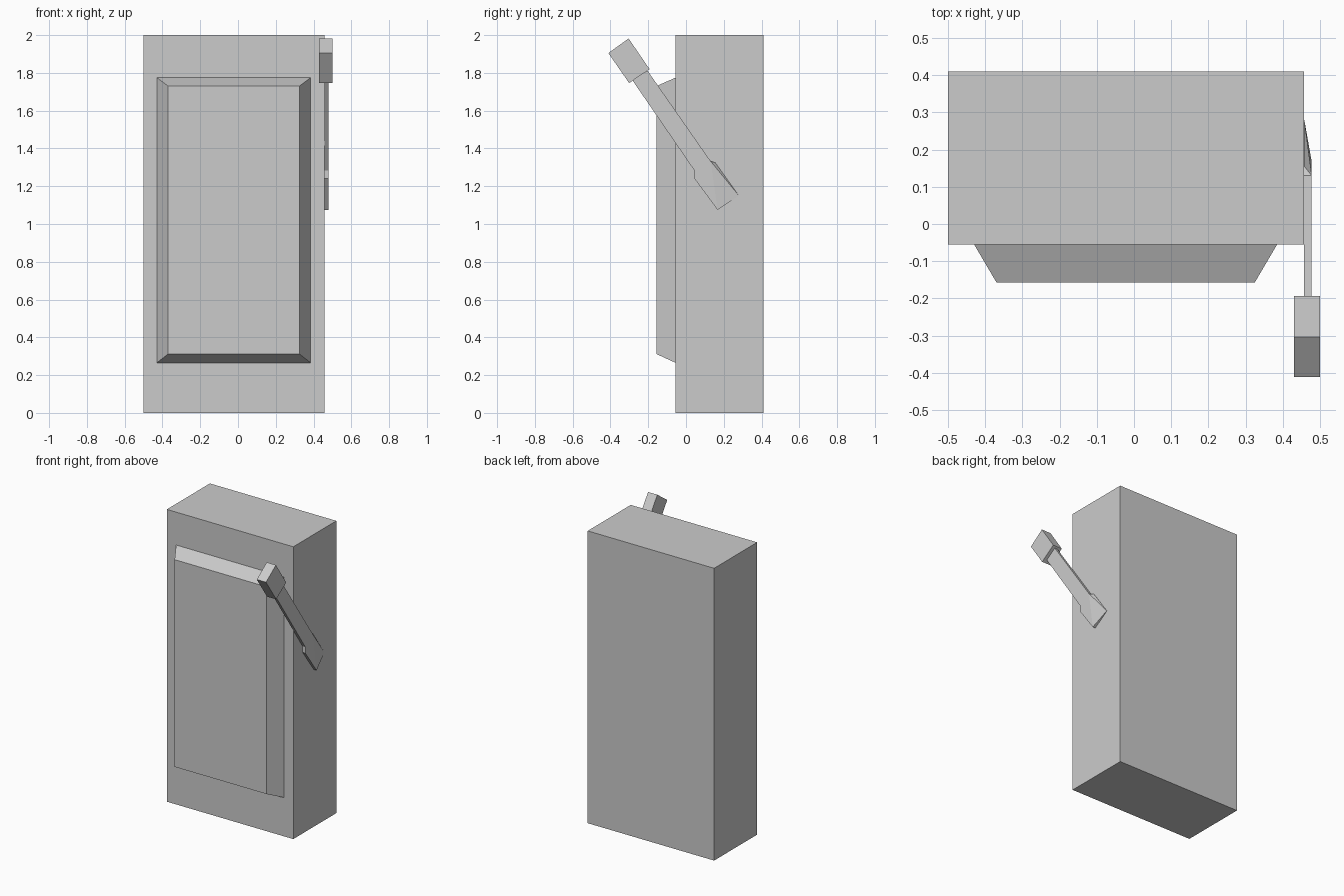
import bpy, bmesh

if "Cube" in bpy.data.objects:
    bpy.data.objects.remove(bpy.data.objects["Cube"])


def hull(name, points):
    """Closed convex solid from its corner points."""
    bm = bmesh.new()
    for p in points:
        bm.verts.new(p)
    bmesh.ops.convex_hull(bm, input=bm.verts[:])
    bmesh.ops.dissolve_limit(bm, angle_limit=0.01, verts=bm.verts[:], edges=bm.edges[:])
    bmesh.ops.recalc_face_normals(bm, faces=bm.faces[:])
    mesh = bpy.data.meshes.new(name)
    bm.to_mesh(mesh)
    bm.free()
    ob = bpy.data.objects.new(name, mesh)
    bpy.context.collection.objects.link(ob)
    return ob


def rect(x0, x1, z0, z1, y):
    return [(x, y, z) for x in (x0, x1) for z in (z0, z1)]


def prism(name, x0, x1, profile):
    """Side profile (y, z) extruded along x."""
    return hull(name, [(x, y, z) for x in (x0, x1) for y, z in profile])


# Cabinet body
hull("cabinet_body", rect(-0.5, 0.457, 0, 2, -0.055) + rect(-0.5, 0.457, 0, 2, 0.41))

# Raised front panel with sloped border
hull("front_panel", rect(-0.43, 0.385, 0.265, 1.775, -0.055)
     + rect(-0.37, 0.325, 0.312, 1.73, -0.157))

# Lever grip
prism("lever_grip", 0.43, 0.5,
      [(-0.411, 1.905), (-0.304, 1.982), (-0.193, 1.820), (-0.301, 1.746)])

# Lever shaft
prism("lever_shaft", 0.457, 0.478,
      [(-0.283, 1.760), (-0.204, 1.812), (0.130, 1.333), (0.045, 1.282)])

# Flared lever foot, sloping into the cabinet side
foot = [(0.045, 1.282), (0.130, 1.333), (0.155, 1.325),
        (0.280, 1.150), (0.167, 1.075), (0.045, 1.240)]
outer = [0.478, 0.478, 0.458, 0.458, 0.478, 0.478]
hull("lever_foot", [(x, y, z) for x, (y, z) in zip(outer, foot)]
     + [(0.45, y, z) for y, z in foot])
